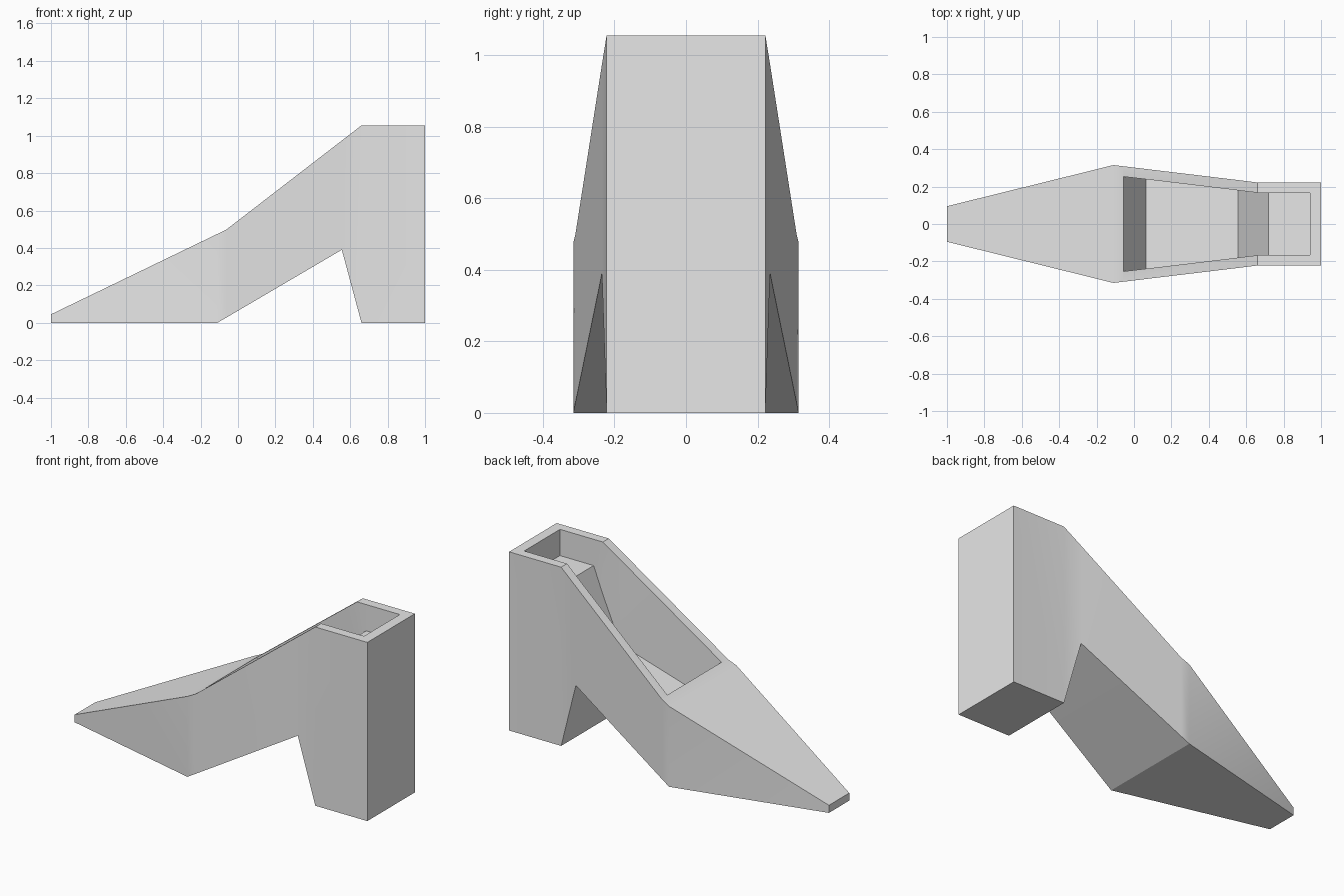
import bpy
import bmesh
import math

cube = bpy.data.objects.get("Cube")
if cube:
    bpy.data.objects.remove(cube, do_unlink=True)

grey = bpy.data.materials.new("light grey")
grey.use_nodes = True
grey.diffuse_color = (0.8, 0.8, 0.8, 1)
grey.node_tree.nodes["Principled BSDF"].inputs["Base Color"].default_value = (0.8, 0.8, 0.8, 1)


def loft(name, stations):
    """Solid with a rectangular section at each (x, half width, bottom, top)."""
    bm = bmesh.new()
    rings = [[bm.verts.new((x, y, z)) for y, z in ((-w, lo), (w, lo), (w, hi), (-w, hi))]
             for x, w, lo, hi in stations]
    for a, b in zip(rings, rings[1:]):
        for i in range(4):
            j = (i + 1) % 4
            bm.faces.new((a[i], a[j], b[j], b[i]))
    bm.faces.new(rings[0])
    bm.faces.new(rings[-1])
    bmesh.ops.recalc_face_normals(bm, faces=bm.faces)
    mesh = bpy.data.meshes.new(name)
    bm.to_mesh(mesh)
    bm.free()
    mesh.materials.append(grey)
    obj = bpy.data.objects.new(name, mesh)
    bpy.context.collection.objects.link(obj)
    return obj


# Shoe body: toe, ball, instep, arch, heel front, heel back
shoe = loft("high_heel_shoe", [
    (-1.0, 0.095, 0.0, 0.045),
    (-0.11, 0.315, 0.0, 0.475),
    (-0.06, 0.309, 0.029, 0.5),
    (0.555, 0.235, 0.39, 0.974),
    (0.66, 0.222, 0.0, 1.055),
    (1.0, 0.222, 0.0, 1.055),
])

# Foot opening: sloped front wall, insole, steep rise, heel seat
opening = loft("foot_opening_cutter", [
    (-0.055, 0.253, 0.504, 1.3),
    (0.065, 0.239, 0.283, 1.3),
    (0.555, 0.18, 0.475, 1.3),
    (0.66, 0.167, 0.745, 1.3),
    (0.72, 0.167, 0.9, 1.3),
    (0.94, 0.167, 0.9, 1.3),
])
opening.hide_render = True

cut = shoe.modifiers.new("cut opening", 'BOOLEAN')
cut.operation = 'DIFFERENCE'
cut.solver = 'EXACT'
cut.object = opening

bpy.ops.object.select_all(action='DESELECT')
shoe.select_set(True)
bpy.context.view_layer.objects.active = shoe
bpy.ops.object.modifier_apply(modifier=cut.name)
bpy.data.objects.remove(opening, do_unlink=True)
bpy.ops.object.shade_smooth_by_angle(angle=math.radians(30))
